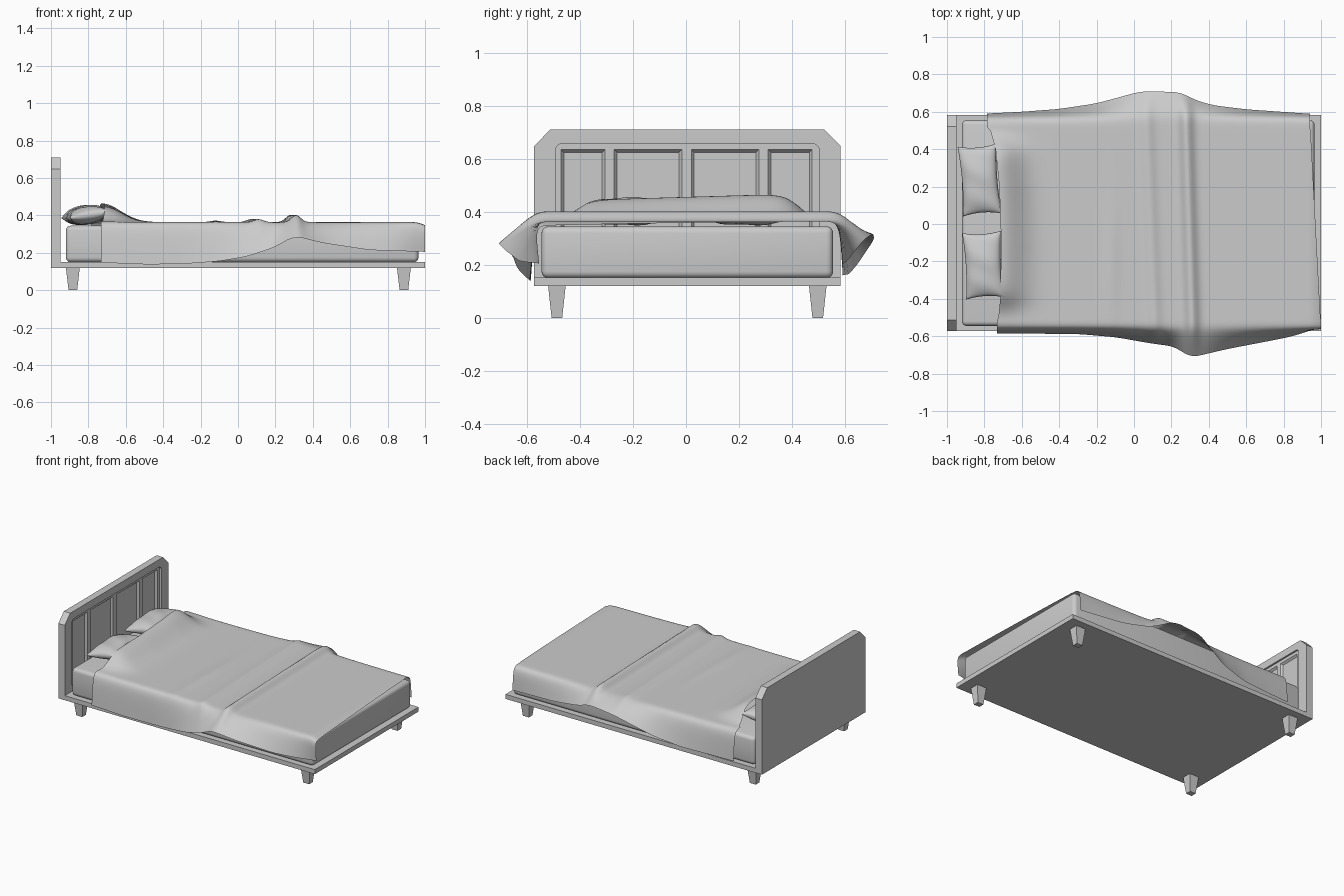
import bpy, bmesh, math
from mathutils import Matrix, Vector

if "Cube" in bpy.data.objects:
    bpy.data.objects.remove(bpy.data.objects["Cube"])

YC = 0.005  # frame centre line


def finish(name, bm, smooth=False):
    bmesh.ops.recalc_face_normals(bm, faces=bm.faces)
    me = bpy.data.meshes.new(name)
    bm.to_mesh(me)
    bm.free()
    ob = bpy.data.objects.new(name, me)
    bpy.context.collection.objects.link(ob)
    if smooth:
        for p in me.polygons:
            p.use_smooth = True
    return ob


def loft(name, loops):
    """Closed solid skinned through matching loops."""
    bm = bmesh.new()
    rings = [[bm.verts.new(p) for p in lp] for lp in loops]
    n = len(rings[0])
    for a, b in zip(rings, rings[1:]):
        for i in range(n):
            bm.faces.new((a[i], a[(i + 1) % n], b[(i + 1) % n], b[i]))
    bm.faces.new(rings[0])
    bm.faces.new(rings[-1])
    return finish(name, bm)


def rect_z(x0, x1, y0, y1, z):
    return [(x0, y0, z), (x1, y0, z), (x1, y1, z), (x0, y1, z)]


def rect_x(y0, y1, z0, z1, x):
    return [(x, y0, z0), (x, y1, z0), (x, y1, z1), (x, y0, z1)]


def cut(ob, cutter):
    cutter.hide_render = True
    cutter.hide_viewport = True
    m = ob.modifiers.new("cut", 'BOOLEAN')
    m.operation = 'DIFFERENCE'
    m.solver = 'EXACT'
    m.object = cutter


def interp(pts, t):
    """Cosine-free monotone lookup along a short list of points."""
    if t <= pts[0][0]:
        return pts[0][1]
    for (a, va), (b, vb) in zip(pts, pts[1:]):
        if t <= b:
            return va + (vb - va) * (t - a) / (b - a)
    return pts[-1][1]


def soft(pts, t, w=0.04):
    return sum(interp(pts, t + w * k) for k in (-1, -.5, 0, .5, 1)) / 5


# Base platform
loft("base_platform", [rect_z(-0.96, 1.0, YC - .578, YC + .578, z) for z in (0.12, 0.152)])

# Tapered legs
for x, end in ((-0.883, "head"), (0.887, "foot")):
    for s, side in ((-1, "front"), (1, "back")):
        y = YC + s * 0.492
        loft(f"{side}_{end}_leg",
             [rect_z(x - r, x + r, y - q, y + q, z)
              for r, q, z in ((.023, .02, 0), (.037, .033, .12))])

# Headboard with clipped corners
half = [(.578, .12), (.578, .648), (.517, .71)]
outline = half + [(-y, z) for y, z in reversed(half)]
headboard = loft("headboard", [[(x, YC + y, z) for y, z in outline] for x in (-1.0, -0.95)])

# Recessed field with rounded top corners
arc = [(.472 + .025 * math.cos(a), .632 + .025 * math.sin(a))
       for a in [math.pi / 2 * i / 5 for i in range(6)]]
rec = [(.497, .19)] + arc
rec = rec + [(-y, z) for y, z in reversed(rec)]
cut(headboard, loft("recess_cutter", [[(x, YC + y, z) for y, z in rec] for x in (-0.962, -0.93)]))

# Four bevelled panels
for i, (y0, y1) in enumerate(((-.472, -.305), (-.271, -.016), (.02, .275), (.31, .476))):
    b = 0.011
    cut(headboard, loft(f"panel_cutter_{i}",
                        [rect_x(y0 + b, y1 - b, .23 + b, .635 - b, -.975),
                         rect_x(y0, y1, .23, .635, -.962),
                         rect_x(y0, y1, .23, .635, -.955)]))

# Mattress
mattress = loft("mattress", [rect_z(-0.92, 0.965, YC - .55, YC + .55, z) for z in (0.15, 0.345)])
bv = mattress.modifiers.new("round", 'BEVEL')
bv.width = 0.025
bv.segments = 4
for p in mattress.data.polygons:
    p.use_smooth = True


# Pillows
def pillow(name, cx, cy, a, b, turn):
    n = 24
    bm = bmesh.new()
    for s in (-1, 1):
        g = []
        for i in range(n + 1):
            u = math.sin(math.pi / 2 * (2 * i / n - 1))
            row = []
            for j in range(n + 1):
                v = math.sin(math.pi / 2 * (2 * j / n - 1))
                h = 0.05 * max(0, (1 - u * u) * (1 - v * v)) ** 0.4
                h *= 1 + .06 * math.sin(7 * v + 2 * u)
                row.append(bm.verts.new((a * u * (1 - .1 * (1 - v * v)),
                                         b * v * (1 - .07 * (1 - u * u)), s * h)))
            g.append(row)
        for i in range(n):
            for j in range(n):
                bm.faces.new((g[i][j], g[i + 1][j], g[i + 1][j + 1], g[i][j + 1]))
    bmesh.ops.remove_doubles(bm, verts=bm.verts, dist=1e-4)
    bm.transform(Matrix.Translation((cx, cy, 0.402)) @ Matrix.Rotation(turn, 4, 'Z')
                 @ Matrix.Rotation(math.radians(-9), 4, 'Y'))
    finish(name, bm, True)


pillow("pillow_back", -0.825, 0.235, 0.105, 0.187, 0.08)
pillow("pillow_front", -0.805, -0.22, 0.105, 0.178, 0.06)

# Blanket: hem lines on both sides, (x, y) and (x, z)
HEM = {
    -1: ([(-.735, -.585), (-.3, -.588), (-.1, -.605), (.1, -.64), (.22, -.655), (.3, -.715),
          (.5, -.668), (.7, -.63), (.85, -.6), (1, -.55)],
         [(-.735, .148), (-.5, .138), (-.3, .14), (-.1, .155), (.05, .18), (.2, .23), (.3, .29),
          (.45, .253), (.7, .215), (1, .205)]),
    1: ([(-.8, .59), (-.6, .6), (-.4, .615), (-.2, .645), (.04, .71), (.25, .705), (.32, .665),
         (.42, .635), (.6, .613), (.93, .59)],
        [(-.8, .16), (-.4, .165), (-.2, .2), (.05, .3), (.25, .32), (.4, .255), (.6, .22), (.93, .2)]),
}
HEAD = [(-.6, -.735), (-.4, -.715), (-.1, -.71), (.2, -.72), (.4, -.74), (.56, -.785), (.7, -.79)]
FOOT = [(-.56, 1.0), (.58, .94)]


def bump(t, w):
    return math.exp(-(t / w) ** 2)


def top_z(x, y):
    z = 0.364
    z += .038 * bump(x - (.295 - .03 * y), .035)            # main fold
    z += .016 * bump(x - (.09 - .04 * y), .035)             # second fold
    z += .008 * bump(x + .12, .04) * bump(y + .2, .3)       # slight wrinkle
    d = x - interp(HEAD, y)
    win = 1 / (1 + math.exp(-(y + .42) / .03)) / (1 + math.exp((y - .43) / .03))
    z += (.092 + .03 * y) * bump(d, .13) * win              # lift over pillows
    return z - .012 * max(0, (x - .93) / .06) ** 2          # droop at foot


def side_point(s, x, t):
    hem = Vector((soft(HEM[s][0], x), soft(HEM[s][1], x)))
    yi = s * 0.5
    inner = Vector((yi, top_z(x, yi)))
    corner = Vector((s * .574 + YC, top_z(x, s * .55)))
    k = 1 - t
    return hem * k ** 3 + corner * (3 * k * k * t + 3 * k * t * t) + inner * t ** 3


NX, NS, NT = 120, 14, 40
bm = bmesh.new()
cols = []
for i in range(NX + 1):
    u = i / NX

    def at(y):
        h, f = interp(HEAD, y), interp(FOOT, y)
        return h + (f - h) * u
    row = []
    for j in range(NS):
        x = at(-.57)
        row.append((x, *side_point(-1, x, j / NS)))
    for j in range(NT + 1):
        y = -.5 + j / NT
        x = at(y)
        row.append((x, y, top_z(x, y)))
    for j in reversed(range(NS)):
        x = at(.57)
        row.append((x, *side_point(1, x, j / NS)))
    cols.append([bm.verts.new(p) for p in row])
for a, b in zip(cols, cols[1:]):
    for j in range(len(a) - 1):
        bm.faces.new((a[j], b[j], b[j + 1], a[j + 1]))
finish("blanket", bm, True)
